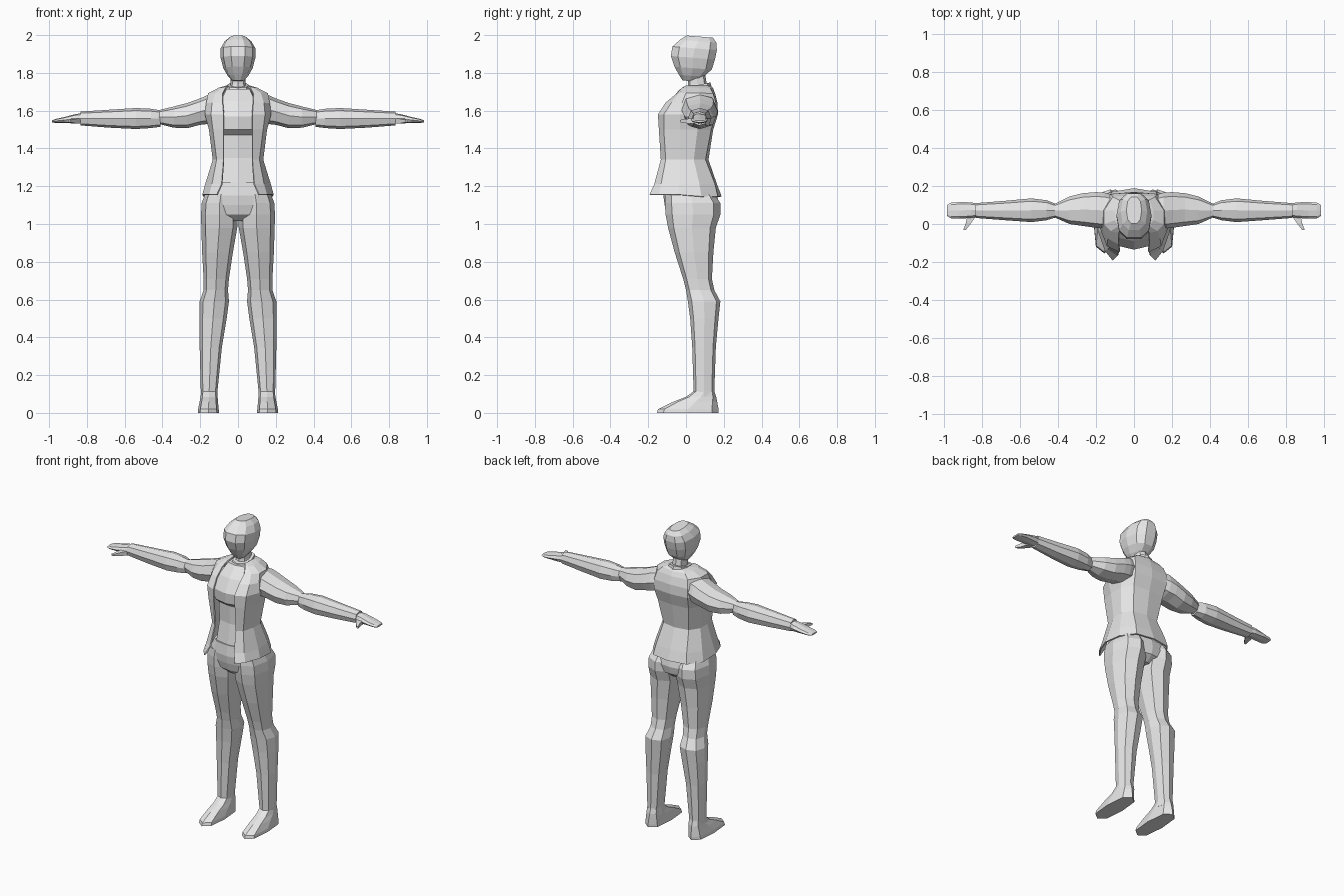
import bpy, bmesh, math

grey = bpy.data.materials.new("light_grey")
grey.diffuse_color = (0.8, 0.8, 0.8, 1)


def ring(a0, a1, b0, b1, n=8, power=0.8):
    """Rounded-box outline spanning a0..a1 and b0..b1."""
    pts = []
    for i in range(n):
        t = 2 * math.pi * i / n
        c, s = math.cos(t), math.sin(t)
        c = math.copysign(abs(c) ** power, c) if abs(c) > 1e-6 else 0
        s = math.copysign(abs(s) ** power, s) if abs(s) > 1e-6 else 0
        pts.append(((a0 + a1) / 2 + c * (a1 - a0) / 2,
                    (b0 + b1) / 2 + s * (b1 - b0) / 2))
    return pts


def loft(name, rows, closed=True, mirror=False, thickness=0):
    """Skin rows of 3D points; closed rows also get end caps."""
    bm = bmesh.new()
    vs = [[bm.verts.new(p) for p in row] for row in rows]
    n = len(vs[0])
    for lo, hi in zip(vs, vs[1:]):
        for i in range(n if closed else n - 1):
            j = (i + 1) % n
            bm.faces.new((lo[i], lo[j], hi[j], hi[i]))
    if closed:
        bm.faces.new(vs[0][::-1])
        bm.faces.new(vs[-1])
    bmesh.ops.recalc_face_normals(bm, faces=bm.faces)
    me = bpy.data.meshes.new(name)
    bm.to_mesh(me)
    bm.free()
    me.materials.append(grey)
    ob = bpy.data.objects.new(name, me)
    bpy.context.collection.objects.link(ob)
    if mirror:
        ob.modifiers.new("mirror", 'MIRROR')
    if thickness:
        mod = ob.modifiers.new("thickness", 'SOLIDIFY')
        mod.thickness = thickness
        mod.offset = 0
    return ob


def upright(name, rows, mirror=False, tilt=0, n=8, power=0.8):
    """Rows: z, x0, x1, y0, y1."""
    return loft(name, [[(x, y, z + tilt * (y - (y0 + y1) / 2))
                        for x, y in ring(x0, x1, y0, y1, n, power)]
                       for z, x0, x1, y0, y1 in rows], mirror=mirror)


def sideways(name, rows):
    """Rows: x, y0, y1, z0, z1."""
    return loft(name, [[(x, y, z) for y, z in ring(y0, y1, z0, z1)]
                       for x, y0, y1, z0, z1 in rows], mirror=True)


# Head and neck
upright("head", [
    (1.757, -.03, .03, -.02, .06),
    (1.785, -.055, .055, -.04, .095),
    (1.825, -.078, .078, -.065, .14),
    (1.88, -.092, .092, -.085, .158),
    (1.93, -.092, .092, -.077, .168),
    (1.968, -.07, .07, -.035, .165),
    (1.992, -.04, .04, .0, .145)], tilt=-0.08, n=10)
upright("neck", [(1.66, -.05, .05, 0, .12),
                 (1.74, -.04, .04, .01, .11),
                 (1.80, -.04, .04, .01, .10)])
upright("collar", [(1.69, -.068, .068, -.03, .14),
                   (1.735, -.058, .058, -.012, .13)], tilt=0.2)

# Shirt with an overhanging chest
upright("shirt", [
    (1.14, -.13, .13, -.115, .11),
    (1.20, -.12, .12, -.11, .10),
    (1.35, -.105, .105, -.085, .08),
    (1.47, -.11, .11, -.09, .09),
    (1.50, -.115, .115, -.128, .10),
    (1.57, -.12, .12, -.135, .11),
    (1.65, -.11, .11, -.09, .11),
    (1.715, -.075, .075, -.03, .11)], power=0.6)

# Open jacket, half outline from the front edge round to the back
jacket = [
    (1.155, [(.11, -.19), (.15, -.14), (.185, -.04), (.18, .08), (.12, .165), (0, .185)]),
    (1.21, [(.085, -.165), (.135, -.13), (.17, -.035), (.165, .07), (.11, .15), (0, .16)]),
    (1.34, [(.075, -.13), (.11, -.105), (.13, -.03), (.13, .04), (.09, .10), (0, .115)]),
    (1.50, [(.075, -.14), (.13, -.115), (.15, -.03), (.15, .06), (.11, .13), (0, .14)]),
    (1.58, [(.075, -.145), (.14, -.115), (.172, -.03), (.17, .08), (.12, .155), (0, .165)]),
    (1.64, [(.08, -.105), (.135, -.075), (.165, -.02), (.165, .08), (.12, .155), (0, .163)]),
    (1.69, [(.08, -.045), (.12, -.035), (.155, 0), (.155, .07), (.11, .14), (0, .15)]),
    (1.718, [(.065, -.02), (.08, -.01), (.10, .02), (.10, .07), (.08, .125), (0, .14)]),
    (1.73, [(.052, 0), (.056, .02), (.058, .05), (.058, .08), (.045, .11), (0, .125)])]
loft("jacket", [[(x, y, z - (0.01 if z < 1.2 and y > 0 else 0)) for x, y in pts]
                for z, pts in jacket], closed=False, mirror=True, thickness=0.008)

# Arms: sleeve cap, upper arm, forearm, hand, thumb
sideways("upper_arm", [
    (.10, -.02, .15, 1.55, 1.69),
    (.155, -.025, .165, 1.53, 1.685),
    (.20, -.02, .168, 1.525, 1.665),
    (.27, -.01, .162, 1.507, 1.64),
    (.34, .0, .145, 1.51, 1.622),
    (.43, .04, .10, 1.532, 1.60)])
sideways("forearm", [
    (.41, .035, .105, 1.515, 1.602),
    (.46, .02, .125, 1.508, 1.61),
    (.54, .01, .135, 1.503, 1.614),
    (.68, .02, .122, 1.51, 1.605),
    (.835, .032, .11, 1.522, 1.595)])
sideways("hand", [
    (.81, .04, .105, 1.53, 1.588),
    (.86, .032, .114, 1.532, 1.582),
    (.92, .028, .116, 1.535, 1.566),
    (.965, .03, .112, 1.535, 1.556),
    (.985, .042, .10, 1.538, 1.549)])
loft("thumb", [[(x + w, y, 1.545 - h), (x + w, y, 1.545 + h),
                (x - w, y, 1.545 + h), (x - w, y, 1.545 - h)]
               for x, y, w, h in ((.852, .05, .025, .014), (.872, .005, .014, .012),
                                  (.893, -.032, .007, .006))], mirror=True)

# Trousers
upright("hips", [
    (1.015, -.07, .07, -.06, .12),
    (1.05, -.15, .15, -.10, .165),
    (1.10, -.188, .188, -.113, .175),
    (1.15, -.178, .178, -.12, .165),
    (1.22, -.14, .14, -.112, .11)], n=12, power=0.75)
upright("leg", [
    (.07, .108, .195, .04, .155),
    (.12, .108, .197, .04, .15),
    (.35, .085, .203, .033, .158),
    (.50, .06, .205, .022, .172),
    (.59, .048, .203, .01, .182),
    (.65, .053, .182, .0, .15),
    (.71, .048, .182, -.015, .137),
    (.85, .027, .19, -.06, .145),
    (.98, .004, .194, -.095, .158),
    (1.05, .002, .196, -.108, .182),
    (1.11, .002, .192, -.112, .182),
    (1.16, .005, .175, -.11, .15)], mirror=True)

# Shoes, widening towards the sole
upright("shoe", [
    (0, .10, .213, -.155, .172),
    (.02, .102, .211, -.148, .172),
    (.06, .106, .203, -.065, .165),
    (.085, .108, .198, .0, .16),
    (.115, .11, .195, .042, .15)], mirror=True, power=0.7)
